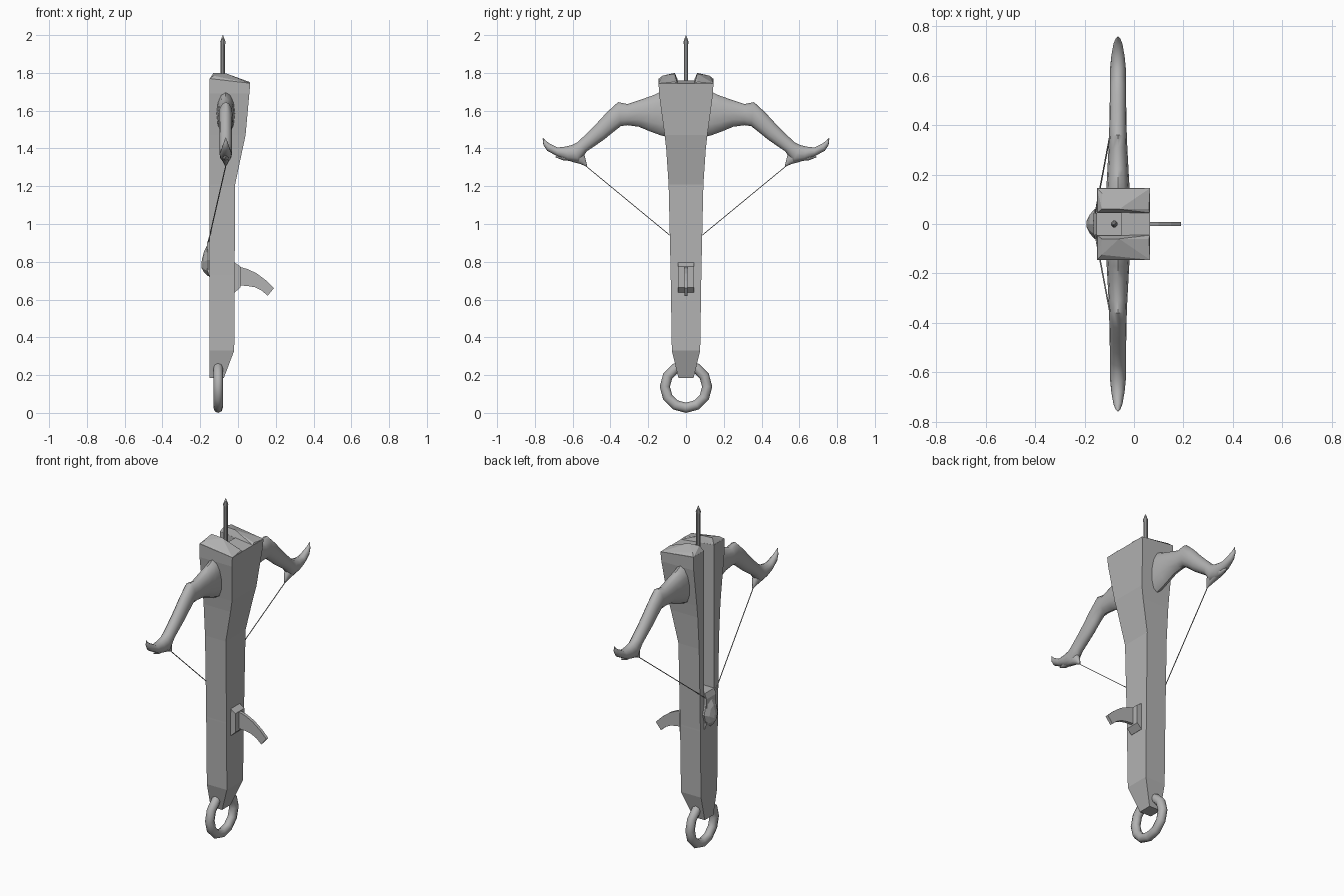
import bpy, bmesh, math
from mathutils import Vector

cube = bpy.data.objects.get("Cube")
if cube:
    bpy.data.objects.remove(cube, do_unlink=True)

grey = bpy.data.materials.new("plain grey")
grey.use_nodes = True
grey.diffuse_color = (0.45, 0.45, 0.45, 1)
grey.node_tree.nodes["Principled BSDF"].inputs["Base Color"].default_value = (0.45, 0.45, 0.45, 1)


def finish(name, bm, smooth=None):
    bmesh.ops.remove_doubles(bm, verts=bm.verts, dist=1e-5)
    bmesh.ops.recalc_face_normals(bm, faces=bm.faces)
    me = bpy.data.meshes.new(name)
    bm.to_mesh(me)
    bm.free()
    me.materials.append(grey)
    ob = bpy.data.objects.new(name, me)
    bpy.context.collection.objects.link(ob)
    if smooth:
        bpy.ops.object.select_all(action='DESELECT')
        ob.select_set(True)
        bpy.context.view_layer.objects.active = ob
        bpy.ops.object.shade_smooth_by_angle(angle=math.radians(smooth))
    return ob


def loft(name, rings, smooth=None):
    """Skin a list of equal-length point rings and cap both ends."""
    bm = bmesh.new()
    rows = [[bm.verts.new(p) for p in r] for r in rings]
    n = len(rows[0])
    for a, b in zip(rows, rows[1:]):
        for i in range(n):
            j = (i + 1) % n
            bm.faces.new((a[i], a[j], b[j], b[i]))
    bm.faces.new(rows[0][::-1])
    bm.faces.new(rows[-1])
    return finish(name, bm, smooth)


def prism(name, outline, half):
    """Extrude an x-z outline along y."""
    return loft(name, [[(x, y, z) for x, z in outline] for y in (-half, half)])


def hull(name, points):
    bm = bmesh.new()
    for p in points:
        bm.verts.new(p)
    bmesh.ops.convex_hull(bm, input=bm.verts)
    return finish(name, bm)


def circle(cx, cy, z, r, n=10):
    return [(cx + r * math.cos(2 * math.pi * i / n), cy + r * math.sin(2 * math.pi * i / n), z) for i in range(n)]


# Stock: U-shaped section with the bolt groove open towards -x
BACK = -0.15


def stock_ring(z, front, half, depth, slope=0.0):
    g = min(0.045, half * 0.8)
    b = BACK + depth
    pts = [(front, -half), (front, half), (BACK, half), (BACK, g), (b, g), (b, -g), (BACK, -g), (BACK, -half)]
    return [(x, y, z - slope * (x - BACK)) for x, y in pts]


loft("stock", [
    stock_ring(0.185, -0.075, 0.04, 0),
    stock_ring(0.33, -0.02, 0.075, 0),
    stock_ring(0.72, -0.018, 0.081, 0),
    stock_ring(0.73, -0.018, 0.081, 0.1),
    stock_ring(1.21, -0.015, 0.092, 0.1),
    stock_ring(1.40, 0.025, 0.105, 0.1),
    stock_ring(1.47, 0.04, 0.113, 0.1),
    stock_ring(1.69, 0.06, 0.143, 0.1),
    stock_ring(1.77, 0.065, 0.145, 0.1, 0.116),
])

# Raised shoulders on either side of the muzzle notch
for side, s in (("left", 1), ("right", -1)):
    hull("muzzle_shoulder_" + side, [
        (-0.15, s * 0.145, 1.768), (0.065, s * 0.145, 1.744), (-0.15, s * 0.045, 1.768),
        (0.065, s * 0.045, 1.744), (-0.13, s * 0.06, 1.80), (-0.06, s * 0.06, 1.796),
        (-0.13, s * 0.125, 1.785), (0.06, s * 0.06, 1.752)])


# Bow limbs: elliptical sections spanned between upper and lower edge points
def section(s, uy, uz, ly, lz, w, n=12):
    u, l = Vector((-0.065, s * uy, uz)), Vector((-0.065, s * ly, lz))
    c, h = (u + l) / 2, (u - l) / 2
    return [c + h * math.cos(2 * math.pi * i / n) + Vector((w * math.sin(2 * math.pi * i / n), 0, 0))
            for i in range(n)]


LIMB = [
    (0.06, 1.70, 0.06, 1.45, 0.048), (0.135, 1.70, 0.135, 1.47, 0.048), (0.17, 1.683, 0.19, 1.49, 0.045),
    (0.22, 1.665, 0.25, 1.515, 0.042), (0.31, 1.635, 0.31, 1.523, 0.038), (0.36, 1.645, 0.345, 1.518, 0.036),
    (0.42, 1.59, 0.385, 1.487, 0.035), (0.475, 1.53, 0.43, 1.45, 0.034), (0.525, 1.48, 0.48, 1.415, 0.033),
    (0.575, 1.432, 0.525, 1.385, 0.033), (0.605, 1.418, 0.565, 1.325, 0.033), (0.635, 1.41, 0.625, 1.335, 0.032),
    (0.68, 1.405, 0.68, 1.358, 0.027), (0.725, 1.428, 0.735, 1.388, 0.018), (0.745, 1.443, 0.755, 1.418, 0.010),
    (0.757, 1.457, 0.759, 1.452, 0.002),
]
HOOK = [(0.62, 1.41, 0.63, 1.34, 0.028), (0.57, 1.40, 0.60, 1.328, 0.028),
        (0.537, 1.365, 0.56, 1.318, 0.018), (0.524, 1.312, 0.527, 1.304, 0.003)]
SPUR = [(0.60, 1.39, 0.60, 1.335, 0.025), (0.65, 1.375, 0.65, 1.337, 0.018), (0.692, 1.357, 0.691, 1.353, 0.002)]
for side, s in (("left", 1), ("right", -1)):
    for name, rows in (("bow_limb_", LIMB), ("string_hook_", HOOK), ("limb_spur_", SPUR)):
        loft(name + side, [section(s, *r) for r in rows], 45)

# Bowstring drawn back to the latch
PATH = [(-0.065, 0.53, 1.307), (-0.165, 0, 0.87), (-0.065, -0.53, 1.307)]
loft("bowstring", [[(x + 0.003 * math.cos(a), y, z + 0.003 * math.sin(a))
                    for a in (i * math.pi / 3 for i in range(6))] for x, y, z in PATH])

# Bolt with a pointed head
loft("bolt", [circle(-0.08, 0, z, r) for z, r in ((0.86, 0.012), (1.95, 0.012), (1.965, 0.014), (2.0, 0.001))], 30)

# Latch block in the groove with a faceted nut on it
prism("latch_block", [(-0.05, 0.72), (-0.152, 0.72), (-0.165, 0.76), (-0.165, 0.90), (-0.152, 0.93), (-0.05, 0.93)], 0.044)
loft("latch_nut", [[(x, ry * math.cos(i * math.pi / 4), z + rz * math.sin(i * math.pi / 4)) for i in range(8)]
                   for x, ry, rz, z in ((-0.13, 0.06, 0.085, 0.81), (-0.16, 0.06, 0.085, 0.81),
                                        (-0.18, 0.038, 0.055, 0.80), (-0.192, 0.012, 0.02, 0.785))])

# Trigger plate and curved lever
prism("trigger_plate", [(-0.03, 0.795), (-0.017, 0.795), (0.013, 0.775), (0.013, 0.665), (-0.017, 0.637), (-0.03, 0.637)], 0.042)
prism("trigger", [(0.0, 0.775), (0.05, 0.762), (0.10, 0.738), (0.15, 0.70), (0.19, 0.66),
                  (0.157, 0.62), (0.125, 0.648), (0.09, 0.665), (0.05, 0.672), (0.0, 0.675)], 0.009)

# Carrying ring through the butt
bm = bmesh.new()
N, M = 12, 8
grid = []
for i in range(N):
    a = 2 * math.pi * i / N
    ring = []
    for j in range(M):
        b = 2 * math.pi * j / M
        r = 0.112 + 0.027 * math.cos(b)
        ring.append(bm.verts.new((-0.105 + 0.025 * math.sin(b), r * math.sin(a), 0.139 - r * math.cos(a))))
    grid.append(ring)
for i in range(N):
    for j in range(M):
        k, l = (i + 1) % N, (j + 1) % M
        bm.faces.new((grid[i][j], grid[k][j], grid[k][l], grid[i][l]))
# drop the lowest point to the floor
low = min(v.co.z for v in bm.verts)
bmesh.ops.translate(bm, verts=bm.verts, vec=(0, 0, -low))
finish("carrying_ring", bm, 50)
